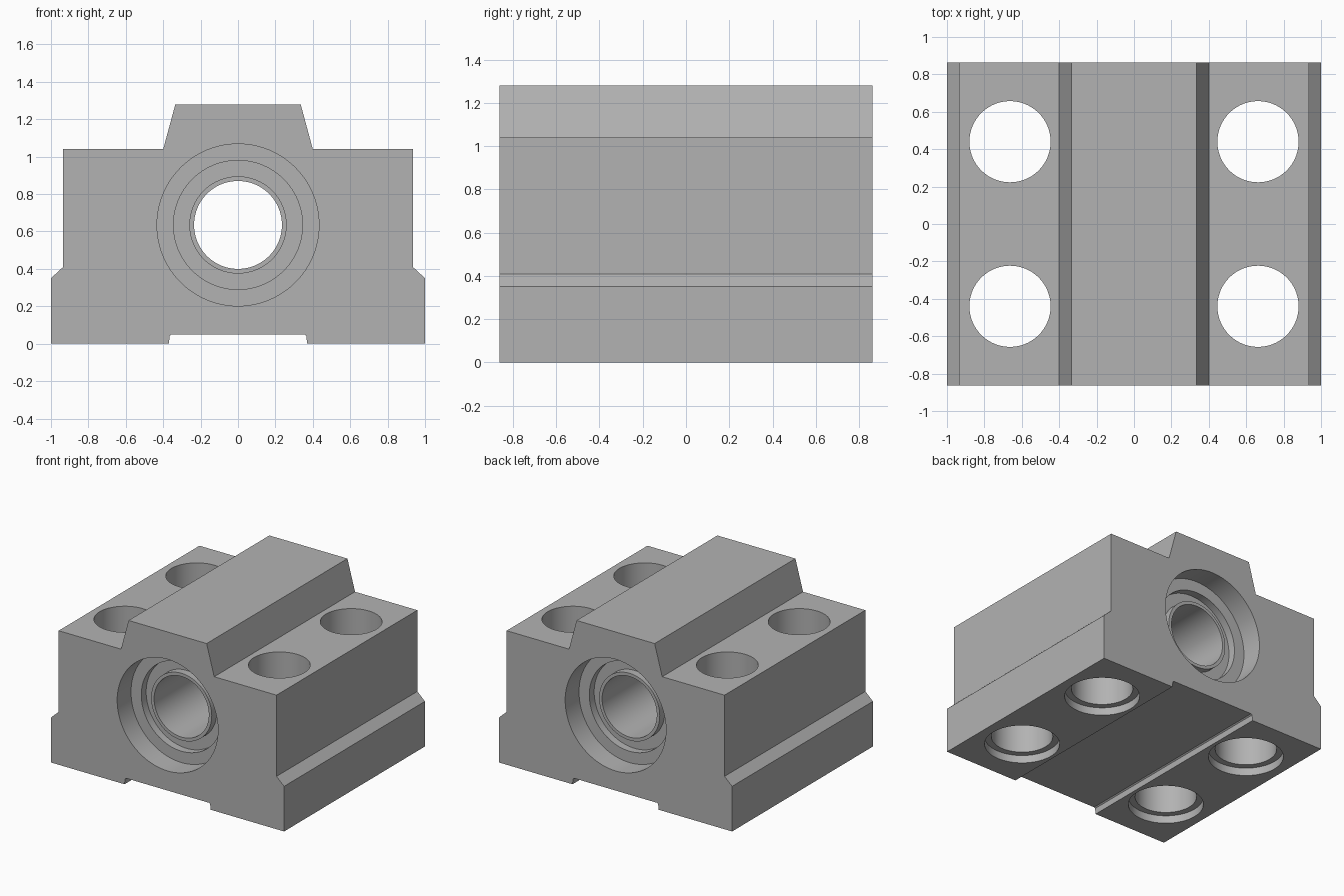
import bpy, bmesh, math
from mathutils import Matrix, Vector

cube = bpy.data.objects.get("Cube")
if cube:
    bpy.data.objects.remove(cube, do_unlink=True)

HALF_LEN = 0.863
SEGMENTS = 96

metal = bpy.data.materials.new("plain grey metal")
metal.use_nodes = True
grey = (0.448, 0.448, 0.448, 1)
metal.diffuse_color = grey
metal.node_tree.nodes["Principled BSDF"].inputs["Base Color"].default_value = grey


def make_object(name, bm):
    bmesh.ops.recalc_face_normals(bm, faces=bm.faces)
    mesh = bpy.data.meshes.new(name)
    bm.to_mesh(mesh)
    bm.free()
    mesh.materials.append(metal)
    obj = bpy.data.objects.new(name, mesh)
    bpy.context.collection.objects.link(obj)
    return obj


def lathe(name, profile, matrix):
    """Spin (radius, height) points, starting and ending on the axis."""
    bm = bmesh.new()
    verts = [bm.verts.new((r, 0, h)) for r, h in profile]
    edges = [bm.edges.new(pair) for pair in zip(verts, verts[1:])]
    bmesh.ops.spin(bm, geom=verts + edges, cent=(0, 0, 0), axis=(0, 0, 1),
                   angle=math.tau, steps=SEGMENTS, use_merge=True)
    bmesh.ops.remove_doubles(bm, verts=bm.verts, dist=0.0001)
    bm.transform(matrix)
    obj = make_object(name, bm)
    obj.hide_render = True
    return obj


# Block: mirrored cross-section with shallow bottom channel, extruded in y
half = [(0.355, 0.05), (0.365, 0.043), (0.37, 0), (1, 0), (1, 0.35),
        (0.935, 0.41), (0.935, 1.04), (0.40, 1.04), (0.335, 1.28)]
outline = half + [(-x, z) for x, z in reversed(half)]
bm = bmesh.new()
face = bm.faces.new([bm.verts.new((x, -HALF_LEN, z)) for x, z in outline])
extruded = bmesh.ops.extrude_face_region(bm, geom=[face])["geom"]
bmesh.ops.translate(bm, vec=(0, 2 * HALF_LEN, 0),
                    verts=[v for v in extruded if isinstance(v, bmesh.types.BMVert)])
block = make_object("bearing_block", bm)

# Bearing bore: recessed ends, ring groove and inner sleeve opening
seat = HALF_LEN - 0.17
groove = seat - 0.06
end = HALF_LEN + 0.05
steps = [(0, end), (0.433, end), (0.433, seat), (0.345, seat),
         (0.345, groove), (0.26, groove), (0.26, seat), (0.235, seat)]
bore = steps + [(r, -h) for r, h in reversed(steps)]
cutters = [lathe("bore_cutter", bore,
                 Matrix.Translation((0, 0, 0.635)) @ Matrix.Rotation(math.pi / 2, 4, "X"))]

# Four mounting holes, counterbored underneath
hole = [(0, -0.05), (0.265, -0.05), (0.265, 0.06),
        (0.217, 0.06), (0.217, 1.2), (0, 1.2)]
for x in (-0.663, 0.663):
    for y in (-0.44, 0.44):
        cutters.append(lathe("mounting_hole_cutter", hole, Matrix.Translation(Vector((x, y, 0)))))

for cutter in cutters:
    mod = block.modifiers.new("cut", "BOOLEAN")
    mod.operation = "DIFFERENCE"
    mod.solver = "EXACT"
    mod.object = cutter

# Apply the cuts and discard the cutters
depsgraph = bpy.context.evaluated_depsgraph_get()
cut_mesh = bpy.data.meshes.new_from_object(block.evaluated_get(depsgraph))
block.modifiers.clear()
block.data = cut_mesh
cut_mesh.materials.clear()
cut_mesh.materials.append(metal)
for poly in cut_mesh.polygons:
    poly.material_index = 0
for cutter in cutters:
    bpy.data.objects.remove(cutter, do_unlink=True)

# Smooth bores, crisp edges
bpy.ops.object.select_all(action="DESELECT")
block.select_set(True)
bpy.context.view_layer.objects.active = block
bpy.ops.object.shade_smooth_by_angle(angle=math.radians(30))
